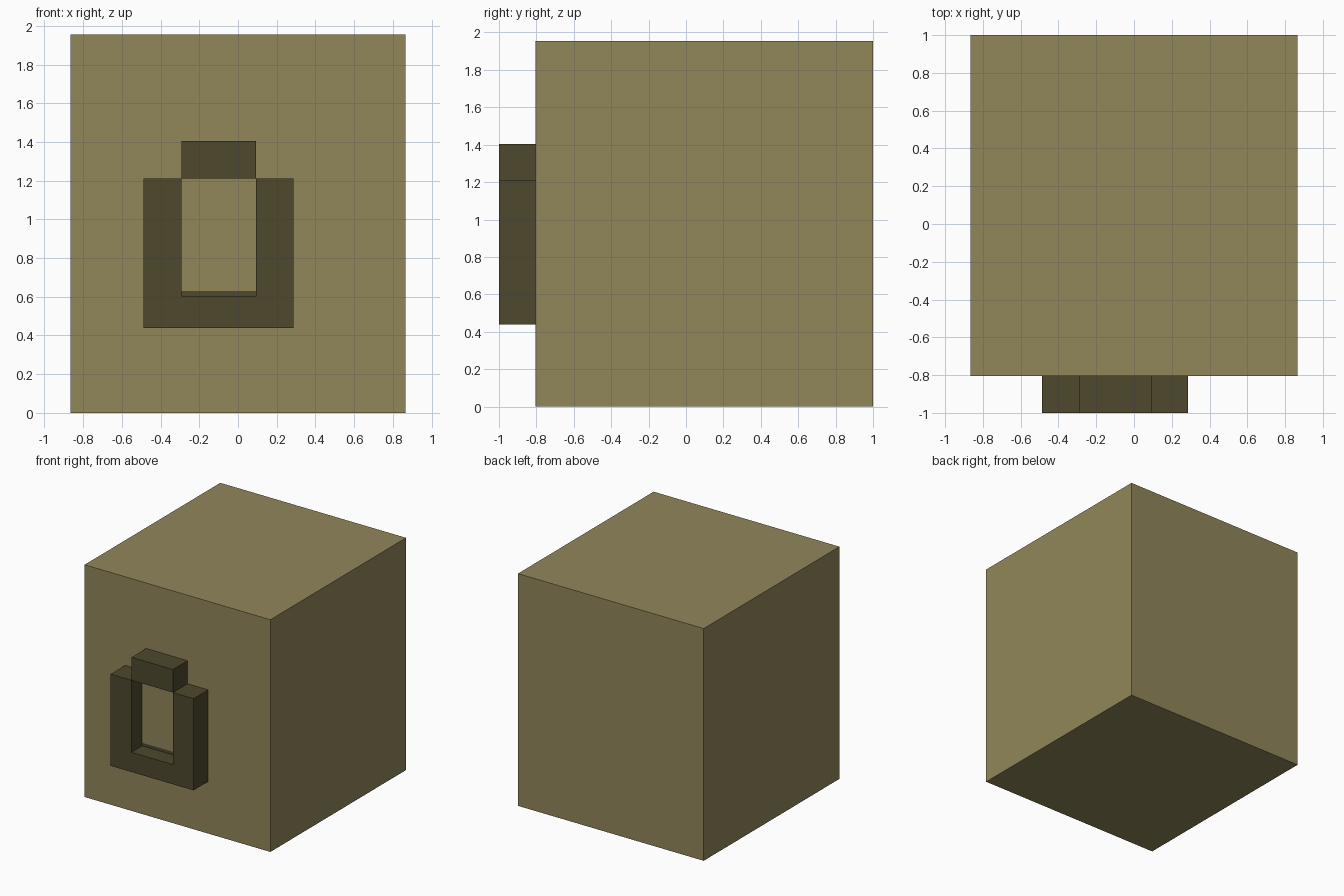
import bpy
import bmesh

if "Cube" in bpy.data.objects:
    bpy.data.objects.remove(bpy.data.objects["Cube"])


def material(name, rgb):
    m = bpy.data.materials.new(name)
    m.diffuse_color = (*rgb, 1.0)
    m.use_nodes = True
    m.node_tree.nodes["Principled BSDF"].inputs["Base Color"].default_value = m.diffuse_color
    return m


def prism(name, outline, y0, y1, mat):
    """Extrude an (x, z) outline along y from y0 to y1."""
    bm = bmesh.new()
    face = bm.faces.new([bm.verts.new((x, y0, z)) for x, z in outline])
    new = bmesh.ops.extrude_face_region(bm, geom=[face])["geom"]
    moved = [g for g in new if isinstance(g, bmesh.types.BMVert)]
    bmesh.ops.translate(bm, verts=moved, vec=(0, y1 - y0, 0))
    bmesh.ops.recalc_face_normals(bm, faces=bm.faces)
    me = bpy.data.meshes.new(name)
    bm.to_mesh(me)
    bm.free()
    me.materials.append(mat)
    ob = bpy.data.objects.new(name, me)
    bpy.context.collection.objects.link(ob)
    return ob


def box(name, x0, x1, y0, y1, z0, z1, mat):
    return prism(name, [(x0, z0), (x1, z0), (x1, z1), (x0, z1)], y0, y1, mat)


khaki = material("khaki", (0.282, 0.240, 0.101))
dark_olive = material("dark olive", (0.074, 0.065, 0.026))

FRONT, LATCH_FRONT, INSET = -0.805, -1.0, -0.857
L0, L1, R1, R0 = -0.487, -0.292, 0.094, 0.286   # latch columns in x

# Main block
box("body", -0.865, 0.865, FRONT, 1.0, 0.0, 1.955, khaki)

# U-shaped lower part of the latch
prism("latch_frame",
      [(L0, 0.438), (R0, 0.438), (R0, 1.21), (R1, 1.21),
       (R1, 0.604), (L1, 0.604), (L1, 1.21), (L0, 1.21)],
      LATCH_FRONT, FRONT, dark_olive)

# Bar closing the latch at the top
box("latch_top", L1, R1, LATCH_FRONT, FRONT, 1.21, 1.404, dark_olive)

# Recessed filling of the latch opening, with its dark sill
box("latch_sill", L1, R1, INSET, FRONT, 0.604, 0.63, dark_olive)
box("latch_inset", L1, R1, INSET, FRONT, 0.63, 1.21, khaki)
